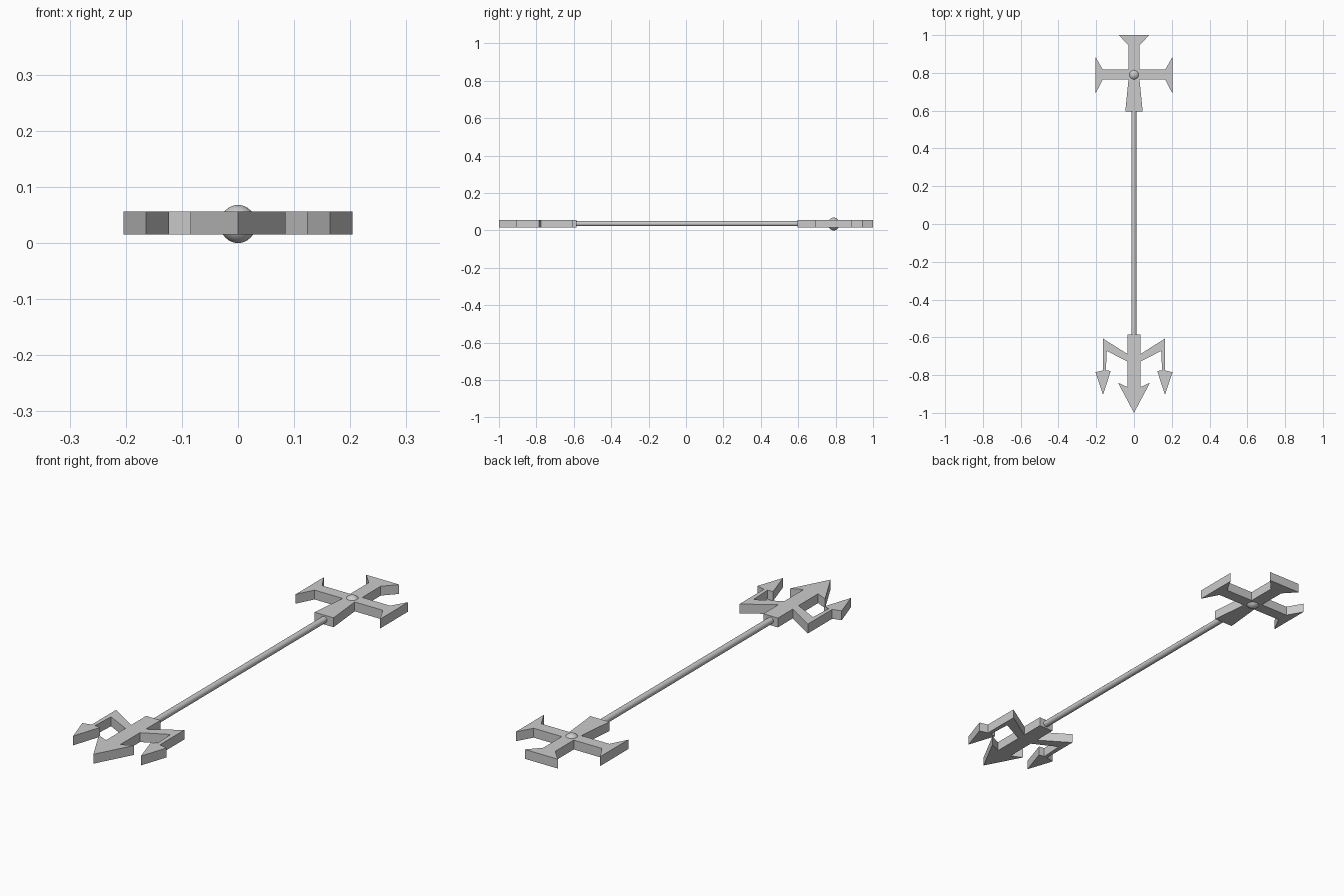
import bpy, bmesh, math

if "Cube" in bpy.data.objects:
    bpy.data.objects.remove(bpy.data.objects["Cube"])

Z0, Z1, ZC = 0.015, 0.056, 0.035


def plate(name, half):
    """Extrude a flat outline given by its right half, mirrored across x = 0."""
    pts = half + [(-x, y) for x, y in reversed(half) if x > 0]
    bm = bmesh.new()
    face = bm.faces.new([bm.verts.new((x, y, Z0)) for x, y in pts])
    ext = bmesh.ops.extrude_face_region(bm, geom=[face])
    top = [g for g in ext["geom"] if isinstance(g, bmesh.types.BMVert)]
    bmesh.ops.translate(bm, verts=top, vec=(0, 0, Z1 - Z0))
    bmesh.ops.recalc_face_normals(bm, faces=bm.faces)
    mesh = bpy.data.meshes.new(name)
    bm.to_mesh(mesh)
    bm.free()
    obj = bpy.data.objects.new(name, mesh)
    bpy.context.collection.objects.link(obj)
    return obj


# Cross head with flared arms
plate("cross_head", [
    (0.08, 1.0), (0.029, 0.945), (0.029, 0.817),
    (0.165, 0.817), (0.204, 0.885), (0.204, 0.69), (0.165, 0.765),
    (0.029, 0.765), (0.046, 0.595),
])

# Trident head: centre arrow and two side prongs with smaller arrows
plate("trident_head", [
    (0.035, -0.585), (0.035, -0.688), (0.165, -0.606), (0.165, -0.775),
    (0.204, -0.785), (0.164, -0.905), (0.123, -0.778), (0.149, -0.775),
    (0.144, -0.672), (0.035, -0.728),
    (0.035, -0.863), (0.085, -0.84), (0.0, -1.0),
])

# Round shaft, sunk slightly into both heads
bpy.ops.mesh.primitive_cylinder_add(vertices=20, radius=0.014, depth=1.22,
                                    location=(0, 0, ZC + 0.001),
                                    rotation=(math.pi / 2, 0, 0))
shaft = bpy.context.object
shaft.name = "shaft"
bpy.ops.object.shade_smooth_by_angle()

# Round boss at the centre of the cross
bpy.ops.mesh.primitive_uv_sphere_add(segments=32, ring_count=16, radius=0.034,
                                     location=(0, 0.79, 0.034))
boss = bpy.context.object
boss.name = "cross_boss"
boss.scale = (0.94, 0.94, 1)
bpy.ops.object.shade_smooth_by_angle()
